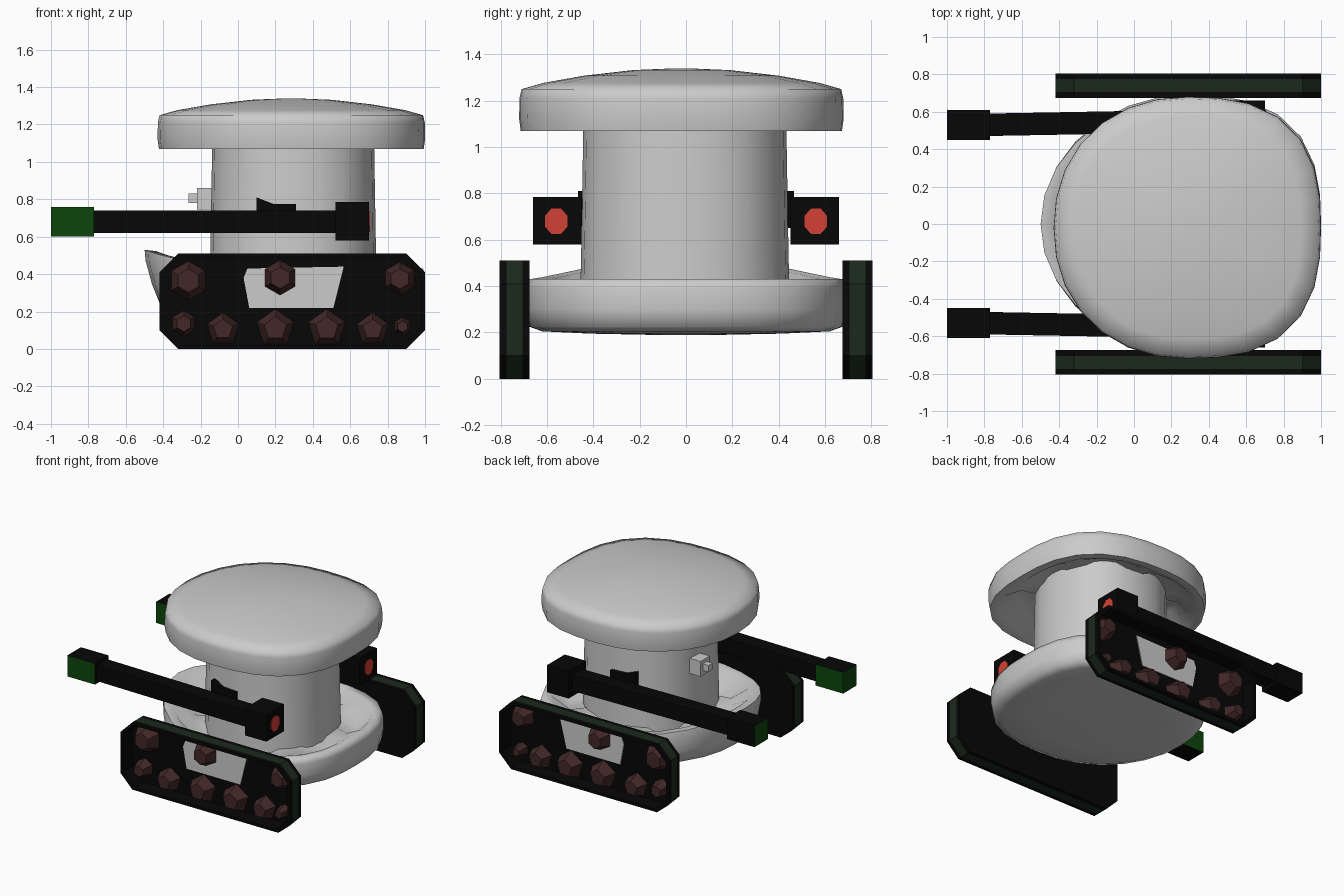
import bpy, bmesh, math

if "Cube" in bpy.data.objects:
    bpy.data.objects.remove(bpy.data.objects["Cube"])


def material(name, r, g, b):
    m = bpy.data.materials.new(name)
    m.diffuse_color = (r, g, b, 1)
    m.use_nodes = True
    m.node_tree.nodes["Principled BSDF"].inputs["Base Color"].default_value = m.diffuse_color
    return m


GREY = material("light grey", 0.6, 0.6, 0.6)
BLACK = material("black", 0.002, 0.002, 0.002)
MOSS = material("dark moss", 0.011, 0.023, 0.012)
GREEN = material("green", 0.004, 0.06, 0.004)
RUST = material("dark rust", 0.055, 0.02, 0.02)
RED = material("red", 0.65, 0.05, 0.035)


def finish(name, bm, mats, smooth=False):
    bmesh.ops.recalc_face_normals(bm, faces=bm.faces[:])
    me = bpy.data.meshes.new(name)
    bm.to_mesh(me)
    bm.free()
    ob = bpy.data.objects.new(name, me)
    bpy.context.collection.objects.link(ob)
    for m in mats:
        me.materials.append(m)
    if smooth:
        bpy.ops.object.select_all(action='DESELECT')
        ob.select_set(True)
        bpy.context.view_layer.objects.active = ob
        bpy.ops.object.shade_smooth_by_angle(angle=math.radians(80))
    return ob


def loft(bm, loops, cap_start=True, cap_end=True):
    """Skin a list of equally long point loops; returns side faces per band."""
    rows = [[bm.verts.new(p) for p in loop] for loop in loops]
    n = len(rows[0])
    bands = [[bm.faces.new((a[i], a[(i + 1) % n], b[(i + 1) % n], b[i])) for i in range(n)]
             for a, b in zip(rows, rows[1:])]
    if cap_start:
        bm.faces.new(rows[0])
    if cap_end:
        bm.faces.new(rows[-1])
    return bands


def rounded(name, center, radius, rings, n=28, power=(2.15, 2.65), fold=None, lip=0.0):
    """Stack of rounded-square loops; rings are (scale, z)."""
    loops = []
    for k, (s, z) in enumerate(rings):
        loop = []
        for i in range(n):
            a = 2 * math.pi * i / n
            c, d = math.cos(a), math.sin(a)
            p = power[0] if c < 0 else power[1]
            r = (abs(c) ** p + abs(d) ** p) ** (-1 / p)
            # front lip leans out and up, growing with height
            w = max(0, -c) ** 3 * lip * max(0, (z - 0.2) / 0.23) if s > 0.85 else 0
            dz = 0.03 * (-1) ** (i // 2) if k == fold else 0
            loop.append((center[0] + radius[0] * r * c * s - 0.09 * w,
                         center[1] + radius[1] * r * d * s, z + dz + 0.1 * w))
        loops.append(loop)
    bm = bmesh.new()
    loft(bm, loops)
    return finish(name, bm, [GREY], True)


def prism(name, pts, y0, y1, mat, taper=1.0):
    """Extrude an x,z outline along y, optionally shrinking the far end."""
    cx = sum(p[0] for p in pts) / len(pts)
    cz = sum(p[1] for p in pts) / len(pts)
    bm = bmesh.new()
    loft(bm, [[(x, y0, z) for x, z in pts],
              [(cx + (x - cx) * taper, y1, cz + (z - cz) * taper) for x, z in pts]])
    return finish(name, bm, [mat])


def box(name, lo, hi, mat):
    return prism(name, [(lo[0], lo[2]), (hi[0], lo[2]), (hi[0], hi[2]), (lo[0], hi[2])],
                 lo[1], hi[1], mat)


# Domed cap with a hollow underside
rounded("top_cap", (0.285, -0.02), (0.715, 0.70),
        [(0.5, 1.17), (0.75, 1.165), (0.9, 1.075), (0.99, 1.07), (1, 1.12), (0.998, 1.21),
         (0.985, 1.25), (0.85, 1.277), (0.6, 1.308), (0.3, 1.332), (0.1, 1.338)], fold=1)

# Central column
rounded("column", (0.295, -0.005), (0.44, 0.445),
        [(1.015, 0.34), (1.005, 0.55), (0.98, 1.2)], n=20, power=(2.3, 2.3))

# Base dish with raised front lip
rounded("base_dish", (0.29, 0.0), (0.71, 0.69),
        [(0.1, 0.188), (0.6, 0.195), (0.9, 0.205), (0.98, 0.225), (1, 0.3), (1, 0.39),
         (0.985, 0.43), (0.9, 0.425), (0.76, 0.35), (0.55, 0.38)], fold=8, lip=1.0)

# Small knob on the column front
box("knob_plate", (-0.22, 0.03, 0.745), (-0.12, 0.14, 0.86), GREY)
box("knob_tip", (-0.265, 0.06, 0.78), (-0.21, 0.11, 0.83), GREY)

TRACK = [(-0.42, 0.1), (-0.32, 0), (0.9, 0), (1, 0.1), (1, 0.41), (0.9, 0.51),
         (-0.32, 0.51), (-0.42, 0.41)]
# Wheels: x, z, radius, sides
WHEELS = [(-0.29, 0.135, 0.07, 6), (-0.08, 0.105, 0.09, 5), (0.2, 0.11, 0.105, 5),
          (0.475, 0.11, 0.105, 5), (0.72, 0.105, 0.09, 5), (0.88, 0.12, 0.05, 6),
          (-0.265, 0.365, 0.105, 6), (0.225, 0.38, 0.095, 6), (0.865, 0.375, 0.09, 6)]


def inset(pts, d):
    return [(0.29 + (x - 0.29) * (1 - d / 0.71), 0.255 + (z - 0.255) * (1 - d / 0.255))
            for x, z in pts]


for side, s in (("right", -1), ("left", 1)):
    # Track with a moss tread stripe and deeply recessed outer face
    bm = bmesh.new()
    inner = inset(TRACK, 0.022)
    loops = [[(x, s * y, z) for x, z in pts] for pts, y in
             ((TRACK, 0.675), (TRACK, 0.705), (TRACK, 0.775), (TRACK, 0.805),
              (inner, 0.805), (inner, 0.695))]
    bands = loft(bm, loops)
    for f in bands[1]:
        f.material_index = 1
    finish(side + "_track", bm, [BLACK, MOSS])

    # Wheels
    for i, (x, z, r, n) in enumerate(WHEELS):
        pts = [(x + r * math.sin(2 * math.pi * k / n), z + r * math.cos(2 * math.pi * k / n))
               for k in range(n)]
        prism(f"{side}_wheel_{i + 1}", pts, s * 0.694, s * 0.775, RUST, 0.6)

    # Pale side panel
    prism(side + "_side_panel", [(0.06, 0.22), (0.51, 0.22), (0.565, 0.44), (0.05, 0.43),
                                 (0.03, 0.38)], s * 0.693, s * 0.7, GREY)

    # Gun barrel, breech and mounting bracket
    bm = bmesh.new()
    loft(bm, [[(x, s * (yc + dy), 0.68 + dz) for dy, dz in
               ((-0.06, -0.06), (0.06, -0.06), (0.06, 0.06), (-0.06, 0.06))]
              for x, yc in ((-0.8, 0.53), (0.55, 0.555))])
    finish(side + "_barrel", bm, [BLACK])
    box(side + "_breech", (0.52, s * 0.45, 0.58), (0.70, s * 0.66, 0.785), BLACK)
    prism(side + "_bracket", [(0.1, 0.66), (0.31, 0.66), (0.31, 0.775), (0.19, 0.775),
                              (0.1, 0.81)], s * 0.425, s * 0.465, BLACK)
    box(side + "_bracket_arm", (0.12, s * 0.44, 0.65), (0.29, s * 0.52, 0.72), BLACK)

    # Muzzle: green sides and end, black above and below
    muzzle = box(side + "_muzzle", (-1, s * 0.45, 0.6), (-0.77, s * 0.61, 0.76), BLACK)
    muzzle.data.materials.append(GREEN)
    for f in muzzle.data.polygons:
        nrm = f.normal
        if nrm.x < -0.5 or (abs(nrm.y) > 0.5 and not (s > 0 and nrm.y > 0.5)):
            f.material_index = 1

    # Red disc on the breech end
    bm = bmesh.new()
    loft(bm, [[(x, s * 0.56 + 0.053 * math.cos(math.pi * (k + 0.5) / 4),
                0.68 + 0.06 * math.sin(math.pi * (k + 0.5) / 4)) for k in range(8)]
              for x in (0.697, 0.705)])
    finish(side + "_breech_disc", bm, [RED])
